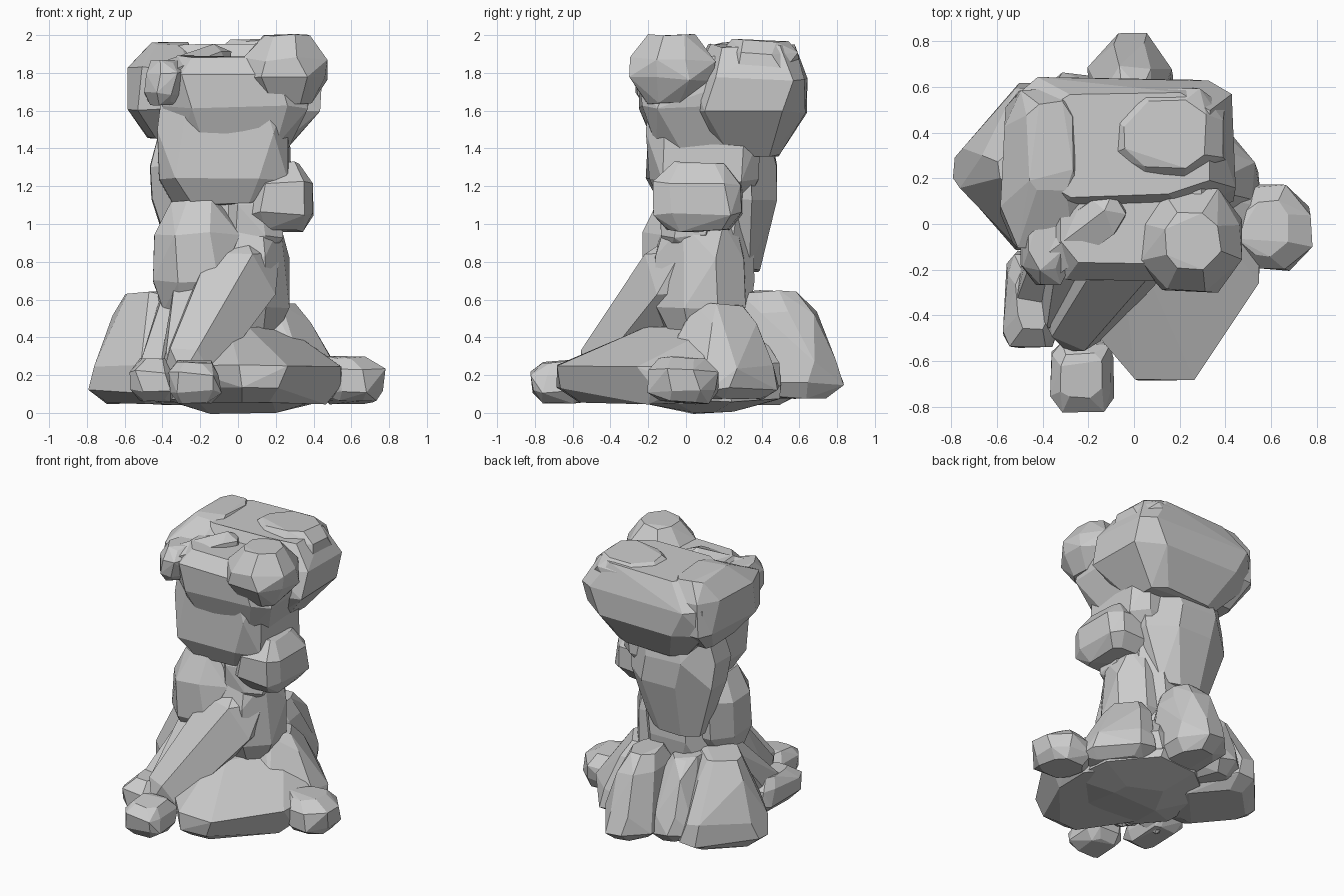
import bpy, bmesh, random
from math import radians
from mathutils import Vector

cube = bpy.data.objects.get("Cube")
if cube:
    bpy.data.objects.remove(cube, do_unlink=True)

stone = bpy.data.materials.new("grey_stone")
stone.use_nodes = True
GREY = (.6, .6, .6, 1)
stone.diffuse_color = GREY
stone.node_tree.nodes["Principled BSDF"].inputs["Base Color"].default_value = GREY

rng = random.Random(7)
CORNERS = [(1, -1), (1, 1), (-1, 1), (-1, -1)]
ROUND = (.25, .7)     # widest between these fractions of the height
LOW = (.12, .35)      # wide at the foot, rounding off upwards
BLUNT = (.1, .3)      # how far straight sides run before the chamfer
PLAIN = (.3, .6)
SQUARE = (.5, .8)
ROUGH = .012


def wobble():
    return Vector([rng.uniform(-ROUGH, ROUGH) for axis in "xyz"])


def add_hull(name, points):
    """Flat-faced stone wrapped tightly around the points."""
    bm = bmesh.new()
    for point in points:
        bm.verts.new(point + wobble())
    hull = bmesh.ops.convex_hull(bm, input=bm.verts)
    spare = {v for v in hull["geom_interior"] + hull["geom_unused"]
             if isinstance(v, bmesh.types.BMVert)}
    bmesh.ops.delete(bm, geom=list(spare), context="VERTS")
    # merge nearly flat neighbours into broad facets
    bmesh.ops.dissolve_limit(bm, angle_limit=radians(9), verts=bm.verts, edges=bm.edges)
    bmesh.ops.recalc_face_normals(bm, faces=bm.faces)
    mesh = bpy.data.meshes.new(name)
    bm.to_mesh(mesh)
    bm.free()
    mesh.materials.append(stone)
    bpy.context.collection.objects.link(bpy.data.objects.new(name, mesh))


def boulder(name, x, y, z, top=.6, bottom=.7, lean=(0, 0), belly=ROUND, cut=PLAIN):
    """Boulder filling the given spans.

    top and bottom scale the end caps; lean moves the top towards a side of
    the span, where -1 and 1 make it flush with that side.
    """
    middle = Vector((sum(x) / 2, sum(y) / 2, 0))
    half_x, half_y = (x[1] - x[0]) / 2 - ROUGH / 2, (y[1] - y[0]) / 2 - ROUGH / 2
    levels = [(0, bottom, 0), (belly[0], 1, 0), (belly[1], 1, 0), (1, top, 1)]
    if belly is LOW:
        levels[2:3] = [(.35, .93, 1), (.8, min(.9, top + .2), 1)]
    points = []
    for height, scale, shift in levels:
        slide = (1 - scale) * shift
        level = z[0] + ROUGH / 2 + height * (z[1] - z[0] - ROUGH)
        for sx, sy in CORNERS:
            # two points per corner leave a chamfered outline
            for px, py in ((sx, sy * rng.uniform(*cut)), (sx * rng.uniform(*cut), sy)):
                points.append(middle + Vector(((px * scale + lean[0] * slide) * half_x,
                                               (py * scale + lean[1] * slide) * half_y,
                                               level)))
    add_hull(name, points)


def limb(name, start, start_radius, end, end_radius):
    """Tapering stone stretched between two rounded ends."""
    ball = bmesh.new()
    bmesh.ops.create_icosphere(ball, subdivisions=1, radius=1)
    knob = [v.co.copy() for v in ball.verts]
    ball.free()
    add_hull(name, [Vector(start) + p * start_radius for p in knob]
             + [Vector(end) + p * end_radius for p in knob])


# Spreading base
boulder("base_slab", x=(-.35, .56), y=(-.68, .5), z=(.05, .46),
        top=.5, bottom=.8, lean=(-.4, .6), belly=(.2, .5), cut=(.15, .35))
boulder("base_underside", x=(-.4, .45), y=(-.3, .5), z=(0, .25), top=.9, bottom=.4)
boulder("base_right_shoulder", x=(0, .56), y=(-.14, .5), z=(.06, .58),
        top=.4, lean=(-.5, 0), belly=LOW, cut=BLUNT)
boulder("base_left_skirt", x=(-.79, -.12), y=(-.12, .62), z=(.04, .64),
        top=.4, lean=(0, -.1), belly=LOW, cut=BLUNT)
boulder("base_back_lobe", x=(-.2, .18), y=(.2, .83), z=(.08, .65),
        top=.5, lean=(0, -.5), belly=LOW)
boulder("base_back_rib", x=(-.45, -.08), y=(.1, .66), z=(.08, .62),
        top=.5, lean=(.2, -.6), belly=LOW)
limb("base_front_flank", (-.4, -.25, .2), .15, (-.3, .02, .52), .15)

# Small stones around the foot
boulder("foot_stone_right", x=(.42, .78), y=(-.2, .17), z=(.05, .3),
        top=.65, lean=(-.5, 0))
boulder("foot_stone_front", x=(-.37, -.09), y=(-.82, -.5), z=(.05, .28), cut=SQUARE)
boulder("foot_stone_left", x=(-.57, -.32), y=(-.54, -.12), z=(.06, .29), cut=SQUARE)

# Buttress leaning against the front
limb("front_buttress", (-.25, -.42, .27), .16, (.02, -.03, .74), .23)
limb("front_buttress_side", (-.28, -.36, .25), .15, (-.2, -.05, .62), .18)

# Waist of the pillar
boulder("waist_left", x=(-.46, .02), y=(-.24, .25), z=(.55, 1.12), top=.6)
boulder("waist_right", x=(-.2, .27), y=(-.17, .32), z=(.4, 1), top=.8)
boulder("waist_core", x=(-.35, .18), y=(-.1, .36), z=(.45, 1.4), top=.9, bottom=.9)
boulder("waist_front", x=(-.09, .24), y=(-.14, .2), z=(.84, 1.22))
boulder("waist_back", x=(-.47, .2), y=(.05, .48), z=(.75, 1.5),
        top=.85, bottom=.6, belly=(.5, .75))
boulder("side_knob", x=(.05, .4), y=(-.17, .3), z=(.96, 1.33), top=.55, cut=SQUARE)

# Upper body
boulder("upper_body", x=(-.43, .28), y=(-.21, .4), z=(1.1, 1.75),
        top=.95, bottom=.75, belly=(.2, .6), cut=SQUARE)
boulder("chest", x=(-.41, .38), y=(-.25, .45), z=(1.4, 1.89),
        top=.8, bottom=.75, belly=(.45, .8), cut=SQUARE)

# Knobbly crown
boulder("crown_back", x=(-.53, .44), y=(.03, .64), z=(1.36, 1.95),
        top=.75, bottom=.55, lean=(.1, .2), belly=(.4, .7), cut=SQUARE)
boulder("crown_cap", x=(-.12, .4), y=(.18, .6), z=(1.75, 1.98), top=.7)
boulder("crown_left", x=(-.58, -.2), y=(-.1, .6), z=(1.45, 1.96),
        top=.55, bottom=.5, lean=(.3, .6), belly=(.3, .75), cut=SQUARE)
boulder("crown_knob_right", x=(.03, .47), y=(-.3, .15), z=(1.64, 2),
        top=.55, bottom=.6, lean=(.1, 0), belly=(.35, .65))
boulder("crown_knob_left", x=(-.5, -.27), y=(-.27, .1), z=(1.63, 1.87), top=.6)
limb("crown_ridge", (-.36, -.13, 1.76), .11, (-.12, .05, 1.86), .1)
